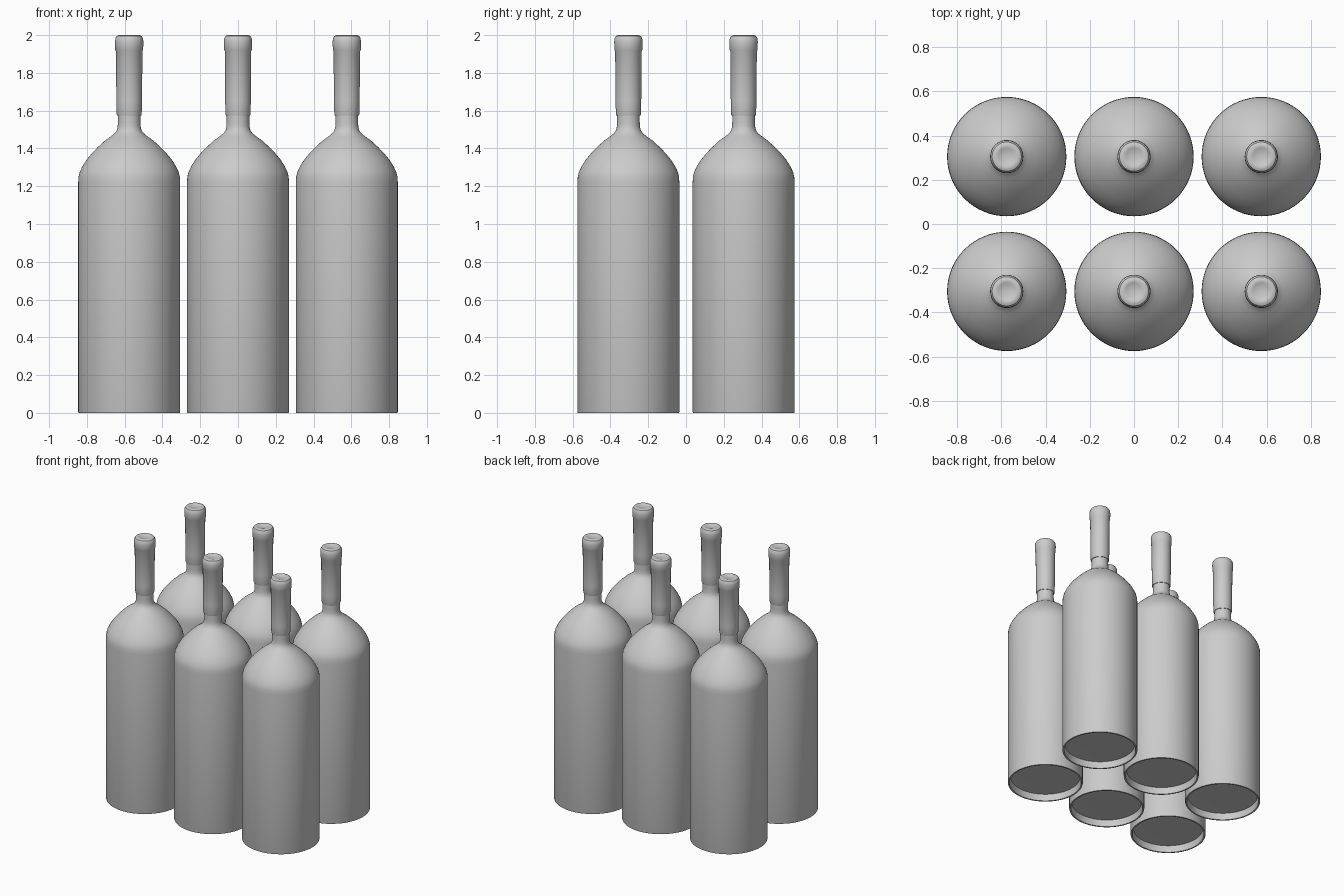
import bpy, bmesh, math

if "Cube" in bpy.data.objects:
    bpy.data.objects.remove(bpy.data.objects["Cube"])

SEGMENTS = 64


def lathe(name, profile):
    """Revolve (radius, height) points about z; radius 0 makes a pole."""
    bm = bmesh.new()
    verts = [bm.verts.new((r, 0, z)) for r, z in profile]
    edges = [bm.edges.new(pair) for pair in zip(verts, verts[1:])]
    bmesh.ops.spin(bm, geom=verts + edges, cent=(0, 0, 0), axis=(0, 0, 1),
                   angle=math.tau, steps=SEGMENTS, use_merge=True)
    bmesh.ops.remove_doubles(bm, verts=bm.verts, dist=0.0002)
    bmesh.ops.recalc_face_normals(bm, faces=bm.faces)
    mesh = bpy.data.meshes.new(name)
    bm.to_mesh(mesh)
    bm.free()
    obj = bpy.data.objects.new(name, mesh)
    bpy.context.collection.objects.link(obj)
    bpy.ops.object.select_all(action='DESELECT')
    obj.select_set(True)
    bpy.context.view_layer.objects.active = obj
    bpy.ops.object.shade_smooth_by_angle(angle=math.radians(35))
    return obj


# Glass body: recessed base, straight wall, domed shoulder, short neck
glass = lathe("bottle_glass", [
    (0, 0.055), (0.25, 0.05), (0.257, 0.0), (0.268, 0.0), (0.27, 0.006),
    (0.27, 1.22), (0.268, 1.25), (0.262, 1.275), (0.248, 1.305),
    (0.226, 1.34), (0.197, 1.375), (0.165, 1.408), (0.13, 1.44),
    (0.098, 1.463), (0.077, 1.48), (0.066, 1.495), (0.061, 1.515),
    (0.06, 1.54), (0.06, 1.59), (0, 1.59)])

# Foil capsule: sleeve, wider lip and shallow dished top
capsule = lathe("foil_capsule", [
    (0, 1.574), (0.064, 1.574), (0.066, 1.58), (0.068, 1.65),
    (0.07, 1.915), (0.074, 1.922), (0.075, 1.965), (0.073, 1.983),
    (0.066, 1.995), (0.055, 2.0), (0.042, 2.0), (0.036, 1.996),
    (0.012, 1.995), (0, 1.993)])

# Two rows of three bottles sharing the same meshes
for row, y in enumerate((-0.305, 0.305)):
    for col, x in enumerate((-0.576, 0, 0.576)):
        for part in (glass, capsule):
            obj = part
            if row or col:
                obj = bpy.data.objects.new(f"{part.data.name}_{row}_{col}", part.data)
                bpy.context.collection.objects.link(obj)
            obj.location = (x, y, 0)
